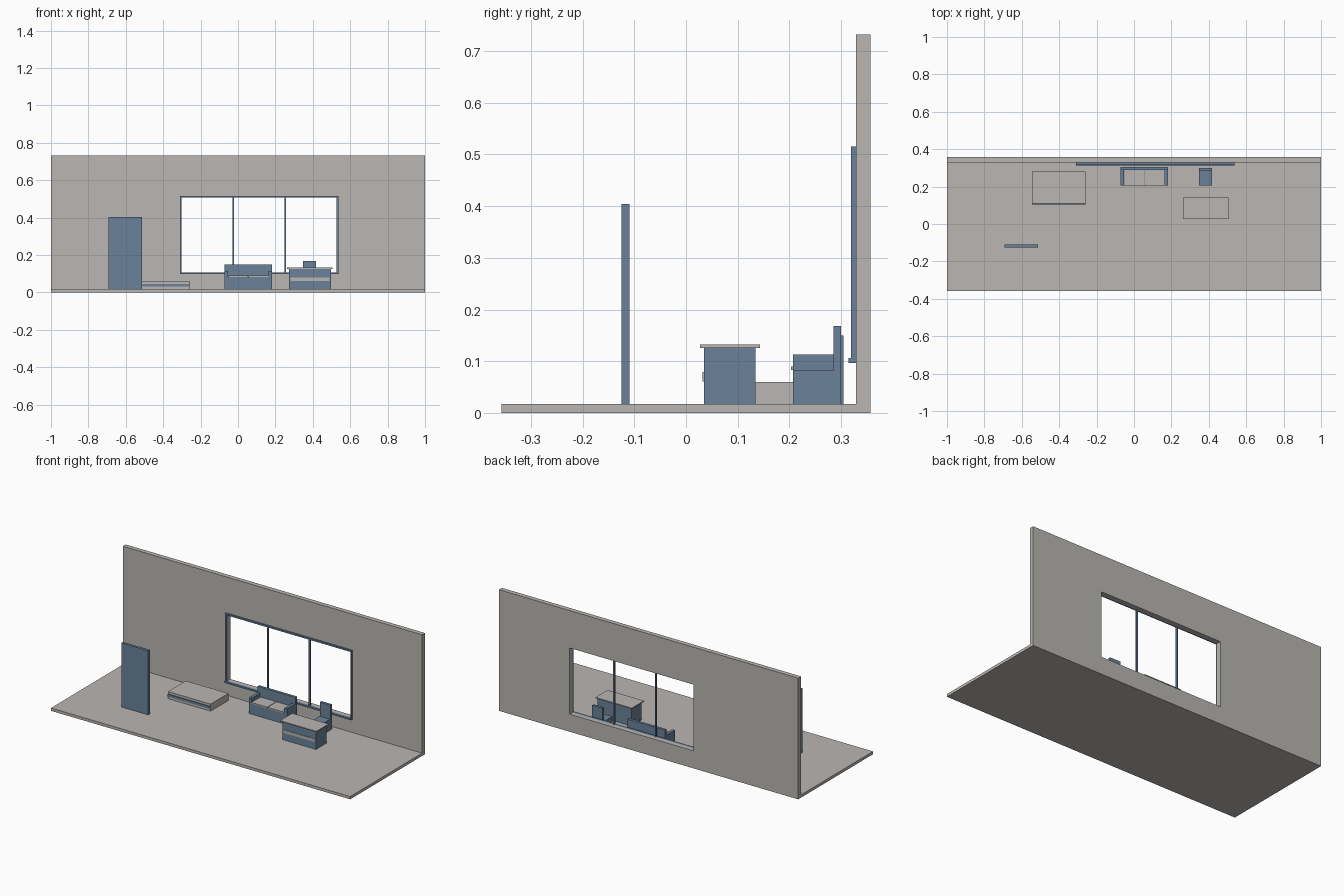
import bpy

default = bpy.data.objects.get("Cube")
if default:
    bpy.data.objects.remove(default, do_unlink=True)


def material(name, rgb):
    mat = bpy.data.materials.new(name)
    mat.use_nodes = True
    colour = (*rgb, 1)
    mat.diffuse_color = colour
    for node in mat.node_tree.nodes:
        if node.type == "BSDF_PRINCIPLED":
            node.inputs["Base Color"].default_value = colour
            node.inputs["Roughness"].default_value = 0.8
    return mat


grey = material("warm_grey", (0.49, 0.468, 0.445))
blue = material("slate_blue", (0.147, 0.223, 0.319))


def box(name, x, y, z, mat):
    """Axis-aligned box given by its (low, high) range on each axis."""
    bpy.ops.mesh.primitive_cube_add(size=1)
    obj = bpy.context.object
    obj.name = obj.data.name = name
    for v in obj.data.vertices:
        v.co = [r[0] if c < 0 else r[1] for c, r in zip(v.co, (x, y, z))]
    obj.data.materials.append(mat)
    return obj


FLOOR = 0.017      # top of the floor slab
WALL = 0.329       # front face of the wall
BACK = 0.357       # rear edge of the room

# Room shell
box("floor", (-1, 1), (-BACK, WALL), (0, FLOOR), grey)
wall = box("back_wall", (-1, 1), (WALL, BACK), (0, 0.732), grey)

# Window opening cut through the wall
left, right, bottom, top, bar = -0.31, 0.536, 0.097, 0.515, 0.009
inner_x = (left + bar, right - bar)
inner_z = (bottom + bar, top - bar)
cutter = box("window_cutter", inner_x, (WALL - 0.1, BACK + 0.1), inner_z, grey)
cutter.hide_render = True
cut = wall.modifiers.new("window_opening", "BOOLEAN")
cut.operation = "DIFFERENCE"
cut.solver = "EXACT"
cut.object = cutter
bpy.context.view_layer.objects.active = wall
bpy.ops.object.modifier_apply(modifier=cut.name)
bpy.data.objects.remove(cutter, do_unlink=True)

# Window frame, sill and mullions
depth = (WALL - 0.01, WALL)
box("window_frame_head", (left, right), depth, (inner_z[1], top), blue)
box("window_sill", (left, right), (WALL - 0.015, WALL), (bottom, inner_z[0]), blue)
box("window_frame_right", (left, inner_x[0]), depth, inner_z, blue)
box("window_frame_left", (inner_x[1], right), depth, inner_z, blue)
for side, x in (("right", -0.026), ("left", 0.253)):
    box("window_mullion_" + side, (x - 0.004, x + 0.004), depth, inner_z, blue)

# Free-standing door panel
box("door_panel", (-0.692, -0.513), (-0.125, -0.109), (FLOOR, 0.404), blue)

# Low bed with a band along its front
bed_x = (-0.545, -0.26)
box("bed", bed_x, (0.11, 0.28), (FLOOR, 0.06), grey)
box("bed_front_band", bed_x, (0.105, 0.11), (0.032, 0.046), blue)

# Sofa
sofa_l, sofa_r, arm, front, rear = -0.072, 0.182, 0.018, 0.207, 0.289
seat = 0.083
box("sofa_base", (sofa_l + arm, sofa_r - arm), (front, rear), (FLOOR, seat), blue)
box("sofa_back", (sofa_l, sofa_r), (rear, 0.305), (FLOOR, 0.15), blue)
box("sofa_arm_right", (sofa_l, sofa_l + arm), (front, rear), (FLOOR, 0.113), blue)
box("sofa_arm_left", (sofa_r - arm, sofa_r), (front, rear), (FLOOR, 0.113), blue)
middle = (sofa_l + sofa_r) / 2
gap = 0.002
for side, x in (("right", (sofa_l + arm + gap, middle - gap)),
                ("left", (middle + gap, sofa_r - arm - gap))):
    box("sofa_cushion_" + side, x, (front - 0.004, rear), (seat, 0.09), grey)

# Chair
chair_x = (0.347, 0.417)
box("chair_seat", chair_x, (front, 0.285), (FLOOR, seat), blue)
box("chair_back", chair_x, (0.285, 0.3), (FLOOR, 0.168), blue)

# Desk with top slab and drawer strip
box("desk_body", (0.272, 0.497), (0.035, 0.134), (FLOOR, 0.126), blue)
box("desk_top", (0.262, 0.505), (0.027, 0.143), (0.126, 0.132), grey)
box("desk_drawer_strip", (0.281, 0.488), (0.032, 0.035), (0.061, 0.079), grey)
